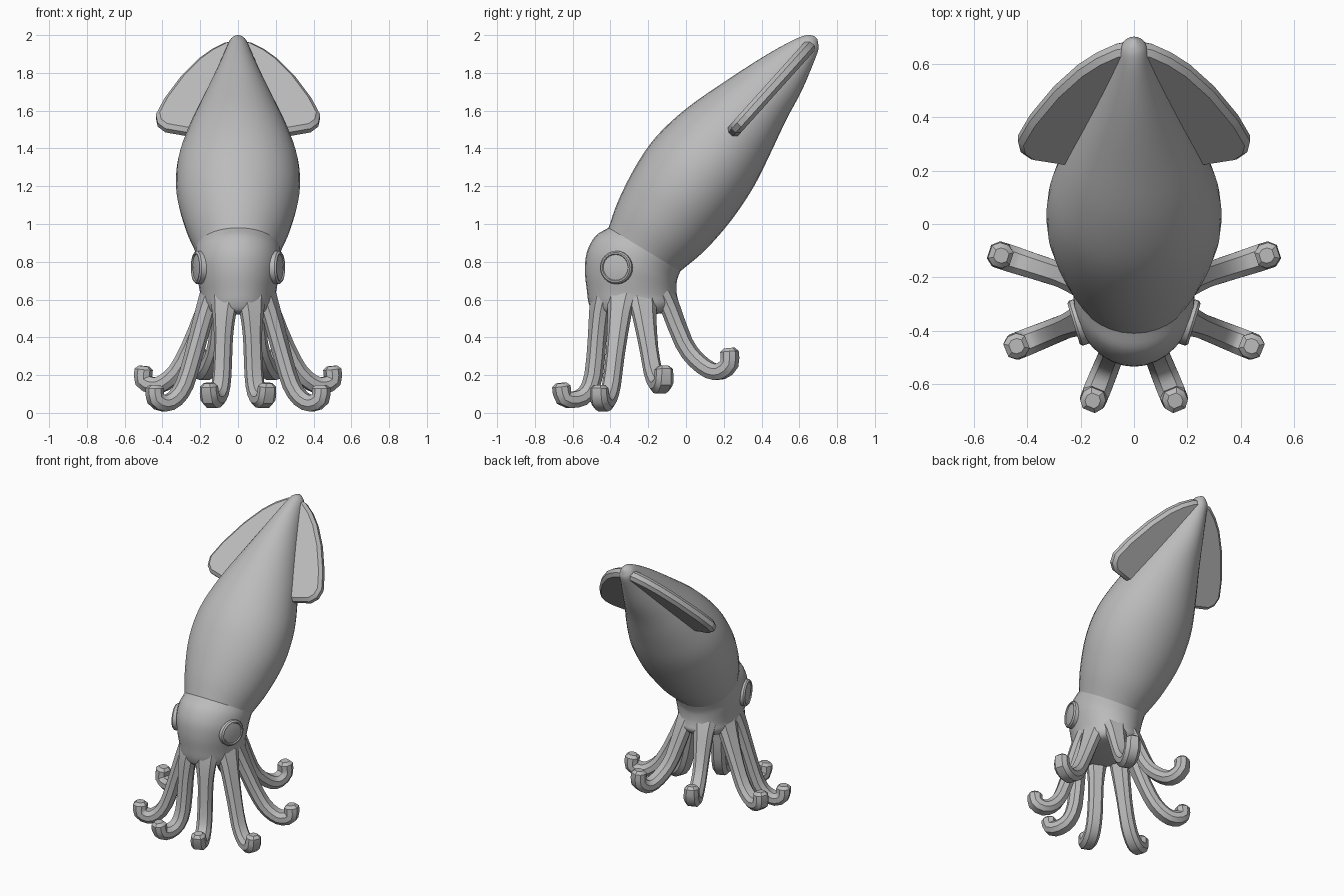
import bpy, bmesh, math
from mathutils import Vector, Matrix

if "Cube" in bpy.data.objects:
    bpy.data.objects.remove(bpy.data.objects["Cube"])

grey = bpy.data.materials.new("soft grey")
grey.diffuse_color = (0.5, 0.5, 0.5, 1)
grey.use_nodes = True
grey.node_tree.nodes["Principled BSDF"].inputs["Base Color"].default_value = grey.diffuse_color


def finish(name, bm, angle=35):
    bmesh.ops.recalc_face_normals(bm, faces=bm.faces)
    mesh = bpy.data.meshes.new(name)
    bm.to_mesh(mesh)
    bm.free()
    mesh.materials.append(grey)
    mesh.shade_smooth()
    mesh.set_sharp_from_angle(angle=math.radians(angle))
    obj = bpy.data.objects.new(name, mesh)
    bpy.context.collection.objects.link(obj)
    return obj


def smooth_rows(rows, steps):
    """Catmull-Rom interpolation between rows of numbers."""
    rows = [Vector(r) for r in rows]
    pts = [2 * rows[0] - rows[1]] + rows + [2 * rows[-1] - rows[-2]]
    out = []
    for a, b, c, d in zip(pts, pts[1:], pts[2:], pts[3:]):
        for i in range(steps):
            t = i / steps
            out.append(0.5 * (2 * b + (c - a) * t + (2 * a - 5 * b + 4 * c - d) * t * t
                              + (3 * b - 3 * c + d - a) * t ** 3))
    return out + [rows[-1]]


def loft(name, rings, angle=35):
    bm = bmesh.new()
    loops = [[bm.verts.new(p) for p in ring] for ring in rings]
    n = len(loops[0])
    for a, b in zip(loops, loops[1:]):
        for i in range(n):
            j = (i + 1) % n
            bm.faces.new((a[i], a[j], b[j], b[i]))
    bm.faces.new(loops[0])
    bm.faces.new(loops[-1])
    return finish(name, bm, angle)


def body(name, rows):
    """Elliptical sections: front y, front z, back y, back z, half width."""
    rings = []
    for fy, fz, by, bz, w in smooth_rows(rows, 4):
        mid = Vector((0, (fy + by) / 2, (fz + bz) / 2))
        half = Vector((0, (by - fy) / 2, (bz - fz) / 2))
        rings.append([mid + half * math.sin(a) + Vector((w * math.cos(a), 0, 0))
                      for a in (math.tau * i / 32 for i in range(32))])
    return loft(name, rings, 50)


# Tapered mantle leaning backwards
body("mantle", [
    (-.41, .98, -.03, .75, .225), (-.36, 1.12, .10, .86, .28), (-.27, 1.30, .24, 1.02, .325),
    (-.16, 1.46, .36, 1.20, .32), (0, 1.61, .45, 1.38, .265), (.20, 1.75, .53, 1.55, .19),
    (.40, 1.88, .61, 1.70, .12), (.55, 1.965, .67, 1.84, .07), (.62, 1.995, .70, 1.92, .048),
    (.655, 2.0, .70, 1.955, .028), (.68, 1.995, .695, 1.98, .008)])

# Head with rounded underside
body("head", [
    (-.41, .98, -.03, .75, .225), (-.48, .935, -.045, .71, .227), (-.525, .85, -.05, .68, .225),
    (-.535, .75, -.05, .64, .212), (-.525, .65, -.045, .61, .2), (-.515, .58, -.04, .575, .195),
    (-.49, .535, -.07, .54, .175), (-.42, .52, -.14, .525, .12)])

# Eyes: rimmed discs
for side, label in ((1, "right"), (-1, "left")):
    rings = []
    for r, h in ((.088, -.05), (.088, .005), (.08, .014), (.072, .014), (.068, .008), (.04, .013)):
        rings.append([Vector((h, r * math.cos(a), r * math.sin(a)))
                      for a in (math.tau * i / 24 for i in range(24))])
    eye = loft(label + "_eye", rings, 30)
    eye.matrix_world = (Matrix.Translation((side * .213, -.37, .77)) @ Matrix.Diagonal((side, 1, 1, 1))
                        @ Matrix.Rotation(math.radians(-17), 4, 'Z'))

# Fins: bevelled plates on the leaning plane
normal = Vector((0, .743, -.669))
outline = [(.02, 1.96), (.07, 1.95), (.14, 1.915), (.21, 1.865), (.30, 1.775), (.39, 1.655),
           (.435, 1.57), (.425, 1.525), (.385, 1.495), (.27, 1.475), (.02, 1.48)]
for side, label in ((1, "right"), (-1, "left")):
    bm = bmesh.new()
    layers = []
    for sign in (1, -1):
        layers.append([bm.verts.new(Vector((side * x, .24 + (z - 1.48) * .9, z)) + normal * sign * .035)
                       for x, z in outline])
    caps = [bm.faces.new(layer) for layer in layers]
    rim = {e for f in caps for e in f.edges}
    for i in range(len(outline)):
        j = (i + 1) % len(outline)
        bm.faces.new((layers[0][i], layers[0][j], layers[1][j], layers[1][i]))
    bmesh.ops.recalc_face_normals(bm, faces=bm.faces)
    bmesh.ops.bevel(bm, geom=list(rim), offset=.02, segments=1, affect='EDGES', clamp_overlap=True)
    finish(label + "_fin", bm, 30)

# Arms: chamfered strips that hang from the head and curl up at the end
ARMS = {
    "front": (-68, [(.18, .62), (.195, .53), (.205, .4), (.225, .2), (.265, .105), (.33, .07),
                    (.395, .08), (.41, .14)]),
    "front_side": (-22, [(.16, .62), (.19, .53), (.255, .3), (.305, .15), (.36, .075), (.42, .05),
                         (.47, .075), (.475, .13)]),
    "back_side": (18, [(.15, .62), (.19, .52), (.27, .34), (.34, .22), (.41, .16), (.47, .145),
                       (.525, .17), (.525, .23)]),
    "back": (68, [(.18, .63), (.215, .55), (.29, .37), (.36, .28), (.44, .225), (.5, .22),
                  (.55, .26), (.55, .325)]),
}
WIDTHS = [.08, .062, .047, .047, .048, .05, .05, .045]
SECTION = [(1, .4), (.55, 1), (-.55, 1), (-1, .4), (-1, -.4), (-.55, -1), (.55, -1), (1, -.4)]
for part, (azimuth, path) in ARMS.items():
    a = math.radians(azimuth)
    for side, label in ((1, "right"), (-1, "left")):
        out = Vector((side * math.cos(a), math.sin(a), 0))
        across = Vector((0, 0, 1)).cross(out)
        rows = smooth_rows([(r, z, w) for (r, z), w in zip(path, WIDTHS)], 2)
        pts = [Vector((0, -.28, 0)) + out * r + Vector((0, 0, z)) for r, z, w in rows]
        rings = []
        for i, (p, row) in enumerate(zip(pts, rows)):
            t = (pts[min(i + 1, len(pts) - 1)] - pts[max(i - 1, 0)]).normalized()
            n = across.cross(t)
            rings.append([p + across * u * row[2] + n * v * min(row[2], .043) for u, v in SECTION])
        # Bevelled end
        rings.append([pts[-1] + t * .018 + (q - pts[-1]) * .6 for q in rings[-1]])
        loft(f"{label}_{part}_arm", rings, 35)
